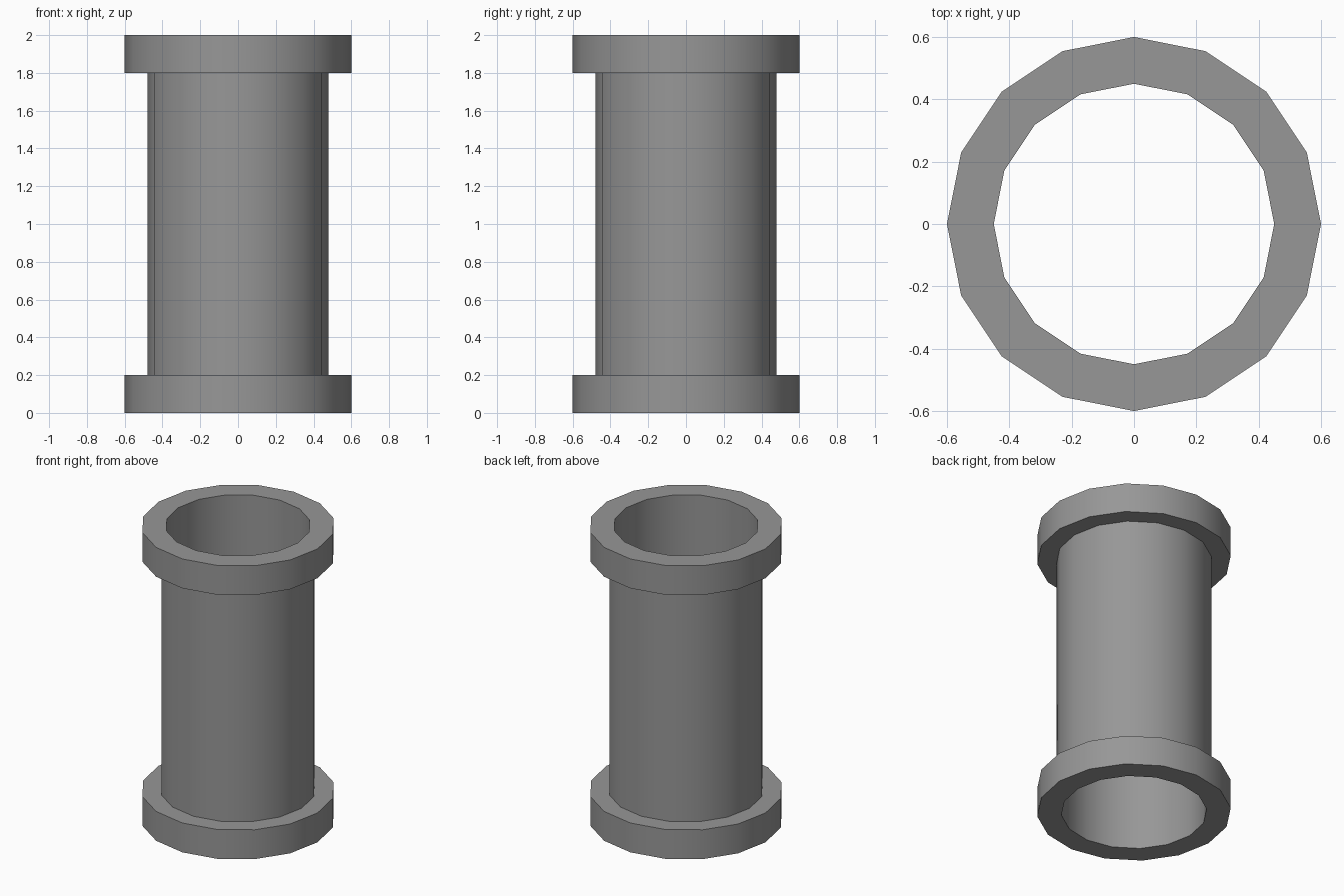
import bpy, bmesh
from math import cos, sin, tau, radians

if "Cube" in bpy.data.objects:
    bpy.data.objects.remove(bpy.data.objects["Cube"])

SIDES = 16

# Closed wall section (radius, height): bore, bottom flange, tube wall, top flange
PROFILE = [(0.45, 0), (0.60, 0), (0.60, 0.20), (0.48, 0.20),
           (0.48, 1.80), (0.60, 1.80), (0.60, 2.0), (0.45, 2.0)]


def lathe(name, profile, sides):
    """Revolve a closed profile around z into a ring-shaped solid."""
    bm = bmesh.new()
    rings = [[bm.verts.new((r * cos(tau * i / sides), r * sin(tau * i / sides), z))
              for r, z in profile] for i in range(sides)]
    n = len(profile)
    for i in range(sides):
        a, b = rings[i], rings[(i + 1) % sides]
        for j in range(n):
            k = (j + 1) % n
            bm.faces.new((a[j], b[j], b[k], a[k]))
    bmesh.ops.recalc_face_normals(bm, faces=bm.faces)
    mesh = bpy.data.meshes.new(name)
    bm.to_mesh(mesh)
    bm.free()
    obj = bpy.data.objects.new(name, mesh)
    bpy.context.collection.objects.link(obj)
    return obj


# Hollow pipe with a flange at each end, round sides smooth and rims sharp
pipe = lathe("flanged_pipe", PROFILE, SIDES)
bpy.context.view_layer.objects.active = pipe
pipe.select_set(True)
bpy.ops.object.shade_smooth_by_angle(angle=radians(30))

# Dark grey metal
metal = bpy.data.materials.new("dark_metal")
metal.diffuse_color = (0.31, 0.31, 0.31, 1)
metal.use_nodes = True
metal.node_tree.nodes["Principled BSDF"].inputs["Base Color"].default_value = metal.diffuse_color
pipe.data.materials.append(metal)
